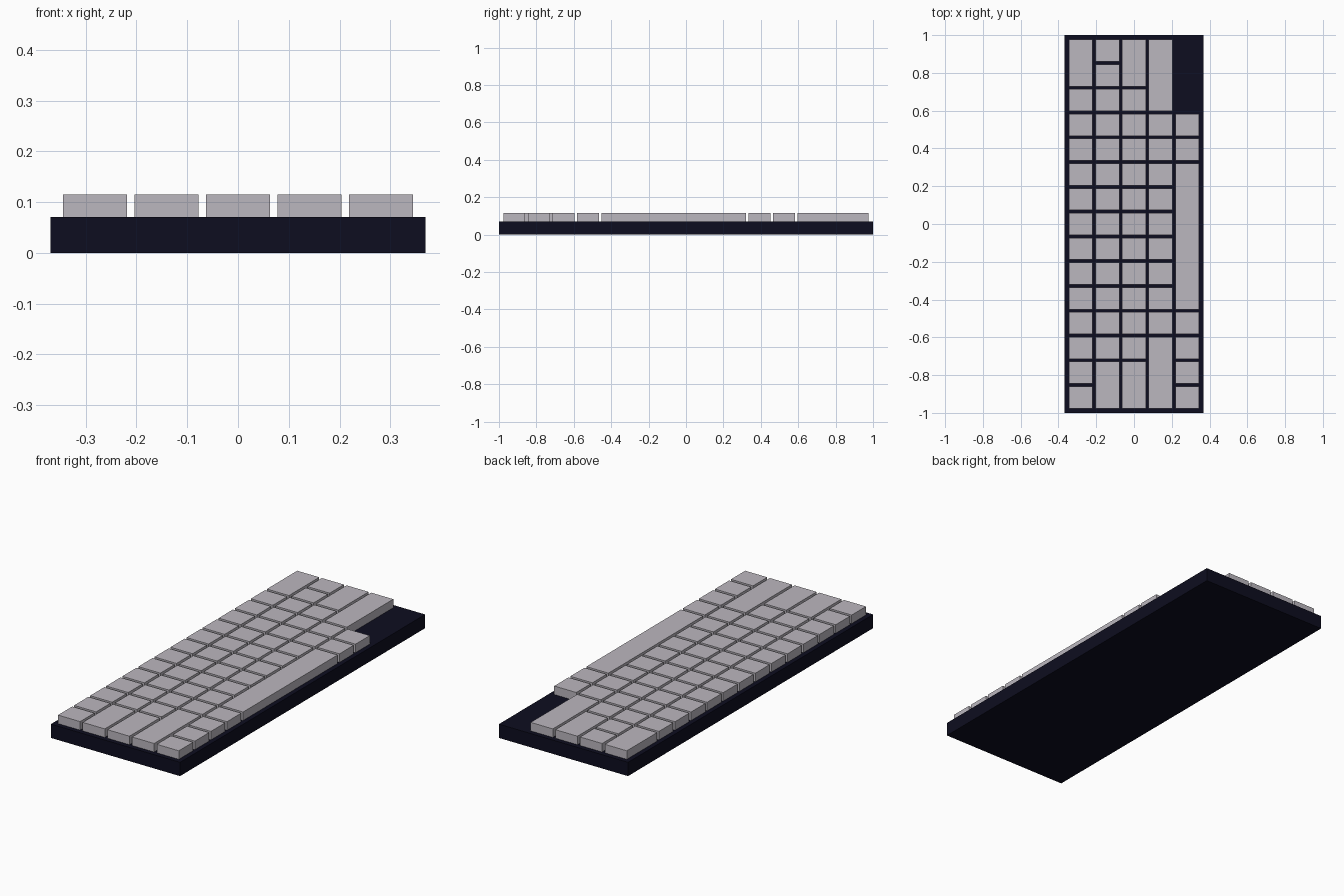
import bpy

if "Cube" in bpy.data.objects:
    bpy.data.objects.remove(bpy.data.objects["Cube"])

def material(name, rgb):
    m = bpy.data.materials.new(name)
    m.diffuse_color = (*rgb, 1.0)
    m.use_nodes = True
    m.node_tree.nodes["Principled BSDF"].inputs["Base Color"].default_value = m.diffuse_color
    return m

CASE = material("dark navy", (0.004, 0.004, 0.014))
KEY = material("light grey", (0.50, 0.475, 0.52))

def box(name, x0, x1, y0, y1, z0, z1, mat):
    bpy.ops.mesh.primitive_cube_add(size=1, location=((x0 + x1) / 2, (y0 + y1) / 2, (z0 + z1) / 2))
    ob = bpy.context.object
    ob.name = name
    ob.scale = (x1 - x0, y1 - y0, z1 - z0)
    bpy.ops.object.transform_apply(location=False, rotation=False, scale=True)
    ob.data.materials.append(mat)
    return ob

# Keyboard case
TOP = 0.071
box("case", -0.369, 0.369, -1, 1, 0, TOP, CASE)

# Keys: each row runs along y; numbers are key lengths in key units from -y to +y
rows = {
    "number_row": [1] * 13 + [2],
    "upper_letter_row": [2] + [1] * 13,
    "home_row": [2] + [1] * 11 + [2],
    "lower_letter_row": [3] + [1] * 9 + [3],
    "space_row": [1] * 4 + [6, 1, 1],
}
PITCH_X, PITCH_Y, GAP = 0.141, 0.1311, 0.0075
for r, (row, lengths) in enumerate(rows.items()):
    xc = (r - 2) * PITCH_X
    y = -7.5 * PITCH_Y
    for i, n in enumerate(lengths):
        box(f"{row}_key_{i + 1}", xc - 0.063, xc + 0.063,
            y + GAP, y + n * PITCH_Y - GAP, TOP, 0.115, KEY)
        y += n * PITCH_Y
